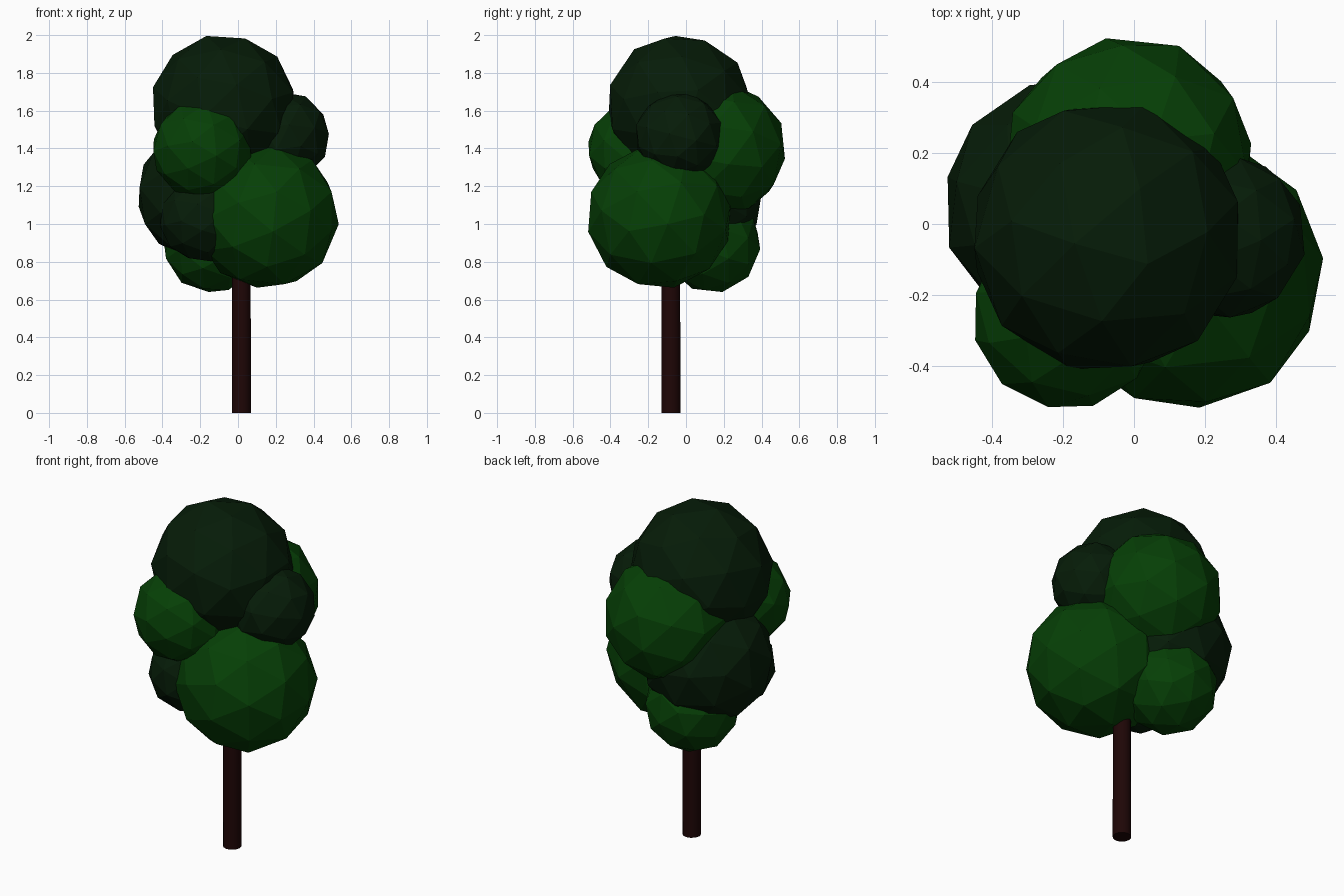
import bpy
from mathutils import Euler

cube = bpy.data.objects.get("Cube")
if cube:
    bpy.data.objects.remove(cube, do_unlink=True)


def make_material(name, rgb):
    mat = bpy.data.materials.new(name)
    mat.use_nodes = True
    colour = (*rgb, 1.0)
    mat.diffuse_color = colour
    bsdf = next(n for n in mat.node_tree.nodes if n.type == "BSDF_PRINCIPLED")
    bsdf.inputs["Base Color"].default_value = colour
    bsdf.inputs["Roughness"].default_value = 0.9
    return mat


leaf_green = make_material("leaf green", (0.0018, 0.05, 0.0018))
dark_green = make_material("dark leaf green", (0.0018, 0.0115, 0.0024))
bark_brown = make_material("bark brown", (0.013, 0.0018, 0.0018))


def leaf_clump(name, centre, radius, turn, mat):
    """Faceted ball of leaves, turned so the facets differ per clump."""
    bpy.ops.mesh.primitive_ico_sphere_add(
        subdivisions=2, radius=radius, location=centre, rotation=Euler(turn))
    clump = bpy.context.object
    clump.name = name
    clump.data.materials.append(mat)
    bpy.ops.object.shade_flat()


# Trunk, running up into the foliage
bpy.ops.mesh.primitive_cone_add(
    vertices=12, radius1=0.051, radius2=0.048, depth=1.0, location=(0.018, -0.08, 0.5))
trunk = bpy.context.object
trunk.name = "trunk"
trunk.data.materials.append(bark_brown)
bpy.ops.object.shade_smooth_by_angle()

# Foliage clumps
leaf_clump("crown_clump", (-0.075, -0.035, 1.615), 0.392, (0.3, 0.2, 0.4), dark_green)
leaf_clump("left_upper_clump", (0.25, -0.035, 1.465), 0.237, (0.5, 0.9, 0.2), dark_green)
leaf_clump("front_lower_clump", (0.15, -0.14, 1.04), 0.388, (1.2, 0.4, 0.0), leaf_green)
leaf_clump("front_upper_clump", (-0.188, -0.255, 1.395), 0.27, (0.8, 0.3, 0.6), leaf_green)
leaf_clump("back_upper_clump", (-0.015, 0.175, 1.395), 0.358, (0.4, 0.7, 0.9), leaf_green)
leaf_clump("right_clump", (-0.18, 0.05, 1.16), 0.362, (0.2, 1.1, 0.5), dark_green)
leaf_clump("right_front_clump", (-0.185, -0.18, 1.03), 0.232, (0.9, 0.1, 0.3), dark_green)
leaf_clump("back_lower_clump", (-0.137, 0.135, 0.895), 0.262, (0.6, 0.5, 0.1), leaf_green)
